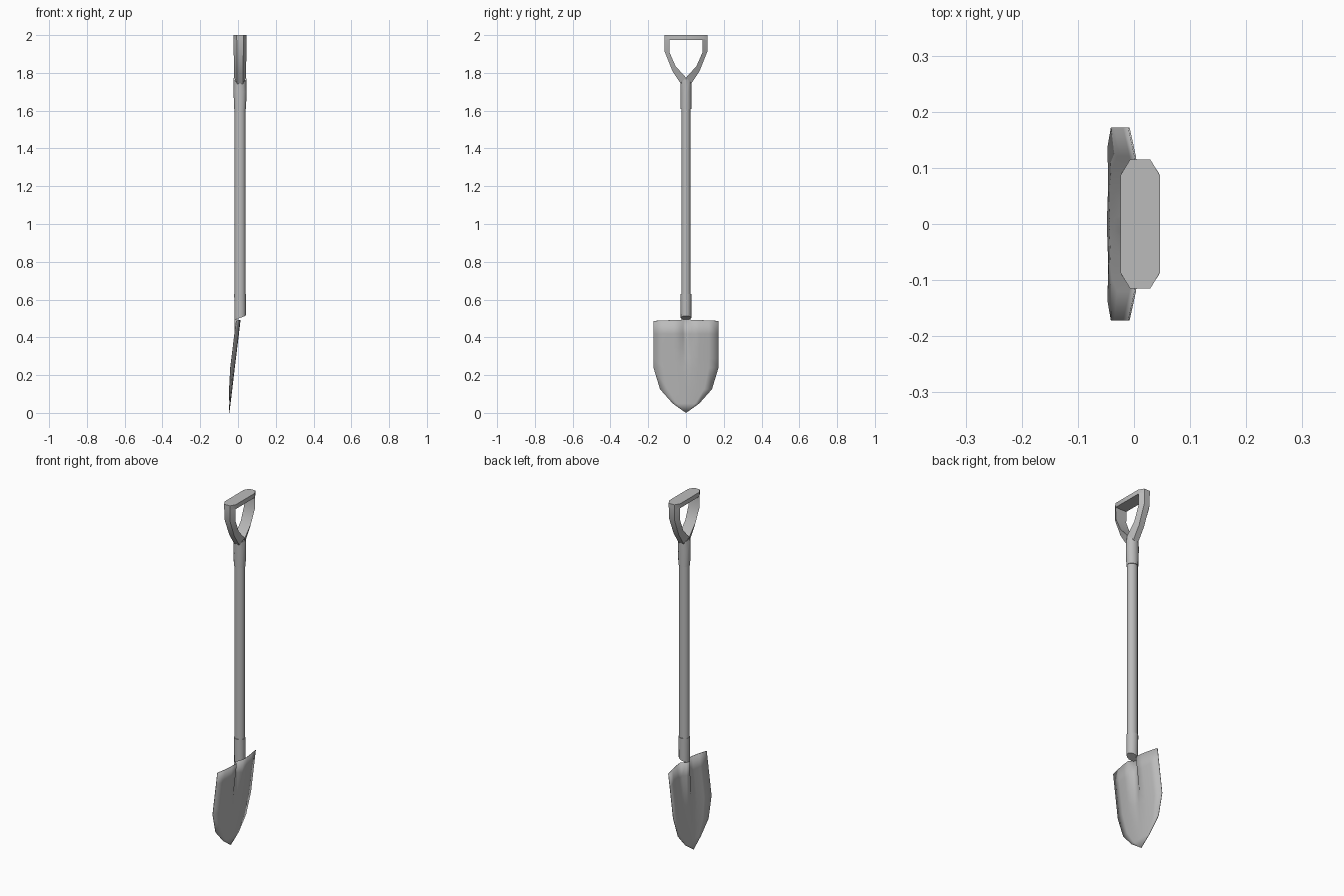
import bpy, bmesh, math

old = bpy.data.objects.get("Cube")
if old:
    bpy.data.objects.remove(old, do_unlink=True)

GREY = (0.5, 0.5, 0.5, 1.0)
mat = bpy.data.materials.new("plain grey")
mat.use_nodes = True
mat.diffuse_color = GREY
mat.node_tree.nodes["Principled BSDF"].inputs["Base Color"].default_value = GREY

AXIS = 0.011  # x of the shaft centre line


def finish(name, bm, angle=35):
    bmesh.ops.remove_doubles(bm, verts=bm.verts, dist=0.0005)
    bmesh.ops.recalc_face_normals(bm, faces=bm.faces)
    mesh = bpy.data.meshes.new(name)
    bm.to_mesh(mesh)
    bm.free()
    mesh.materials.append(mat)
    obj = bpy.data.objects.new(name, mesh)
    bpy.context.collection.objects.link(obj)
    bpy.ops.object.select_all(action="DESELECT")
    obj.select_set(True)
    bpy.context.view_layer.objects.active = obj
    bpy.ops.object.shade_smooth_by_angle(angle=math.radians(angle))
    return obj


def loft(bm, rings):
    """Skin closed rings of points and cap both ends."""
    loops = [[bm.verts.new(p) for p in ring] for ring in rings]
    for a, b in zip(loops, loops[1:]):
        for i in range(len(a)):
            j = (i + 1) % len(a)
            bm.faces.new((a[i], a[j], b[j], b[i]))
    bm.faces.new(loops[0])
    bm.faces.new(loops[-1])


def ring(rx, ry, z, tilt=0.0, dip=0.0, sides=12):
    """Oval ring; tilt slopes it along x, dip lowers its y sides."""
    pts = []
    for i in range(sides):
        a = math.tau * i / sides
        pts.append((AXIS + rx * math.cos(a), ry * math.sin(a),
                    z + tilt * math.cos(a) - dip * abs(math.sin(a))))
    return pts


# Shaft
bm = bmesh.new()
loft(bm, [ring(0.029, 0.025, 0.55), ring(0.029, 0.025, 1.65)])
finish("shaft", bm)

# Blade socket with a slanted lower end
bm = bmesh.new()
loft(bm, [ring(0.030, 0.028, 0.503, tilt=0.011), ring(0.031, 0.029, 0.63)])
finish("blade_socket", bm)

# Handle socket
bm = bmesh.new()
loft(bm, [ring(0.031, 0.029, 1.61), ring(0.035, 0.029, 1.70),
          ring(0.034, 0.029, 1.775, dip=0.03)])
finish("handle_socket", bm)

# Handle arms: inner y, inner z, outer y, outer z, inner half width
ARM = [(0.0, 1.775, 0.027, 1.742, 0.032),
       (0.055, 1.835, 0.072, 1.81, 0.032),
       (0.088, 1.91, 0.114, 1.915, 0.034),
       (0.088, 1.98, 0.115, 1.98, 0.035)]
for side, label in ((1, "back"), (-1, "front")):
    bm = bmesh.new()
    loft(bm, [[(AXIS - w, side * yi, zi), (AXIS - w / 2, side * yo, zo),
               (AXIS + w / 2, side * yo, zo), (AXIS + w, side * yi, zi)]
              for yi, zi, yo, zo, w in ARM])
    finish(label + "_handle_arm", bm, 50)

# Grip bar with chamfered corners
bm = bmesh.new()
quarter = [(0.035, 0.087), (0.018, 0.115)]
outline = (quarter + [(-x, y) for x, y in reversed(quarter)]
           + [(-x, -y) for x, y in quarter]
           + [(x, -y) for x, y in reversed(quarter)])
loft(bm, [[(AXIS + x, y, z) for x, y in outline] for z in (1.975, 2.0)])
finish("grip_bar", bm)

# Blade: dished sheet with a groove running down from the socket
ROWS = [(0.49, 0.172), (0.42, 0.172), (0.35, 0.172), (0.29, 0.172),
        (0.24, 0.172), (0.125, 0.137), (0.05, 0.07), (0.0, 0.0)]
HALF = [(0.0, 1.0), (0.09, 0.8), (0.18, 0.0), (0.4, 0.0), (0.7, 0.0), (1.0, 0.0)]
COLS = [(-t, g) for t, g in reversed(HALF[1:])] + HALF


def blade_point(z, half, t, groove):
    y = half * t
    fade = max(0.0, (z - 0.22) / 0.27)
    x = -0.047 + 0.122 * z - 0.75 * y * y - 0.03 * groove * fade
    top_slope = 0.007 * (1 - abs(t)) if z > 0.48 else 0.0
    return (x, y, z - 0.003 * fade + top_slope)


bm = bmesh.new()
grid = [[bm.verts.new(blade_point(z, h, t, g)) for t, g in COLS] for z, h in ROWS]
for a, b in zip(grid, grid[1:]):
    for i in range(len(COLS) - 1):
        bm.faces.new((a[i], b[i], b[i + 1], a[i + 1]))
blade = finish("blade", bm, 60)
thick = blade.modifiers.new("thickness", "SOLIDIFY")
thick.thickness = 0.003
thick.offset = 0.0
